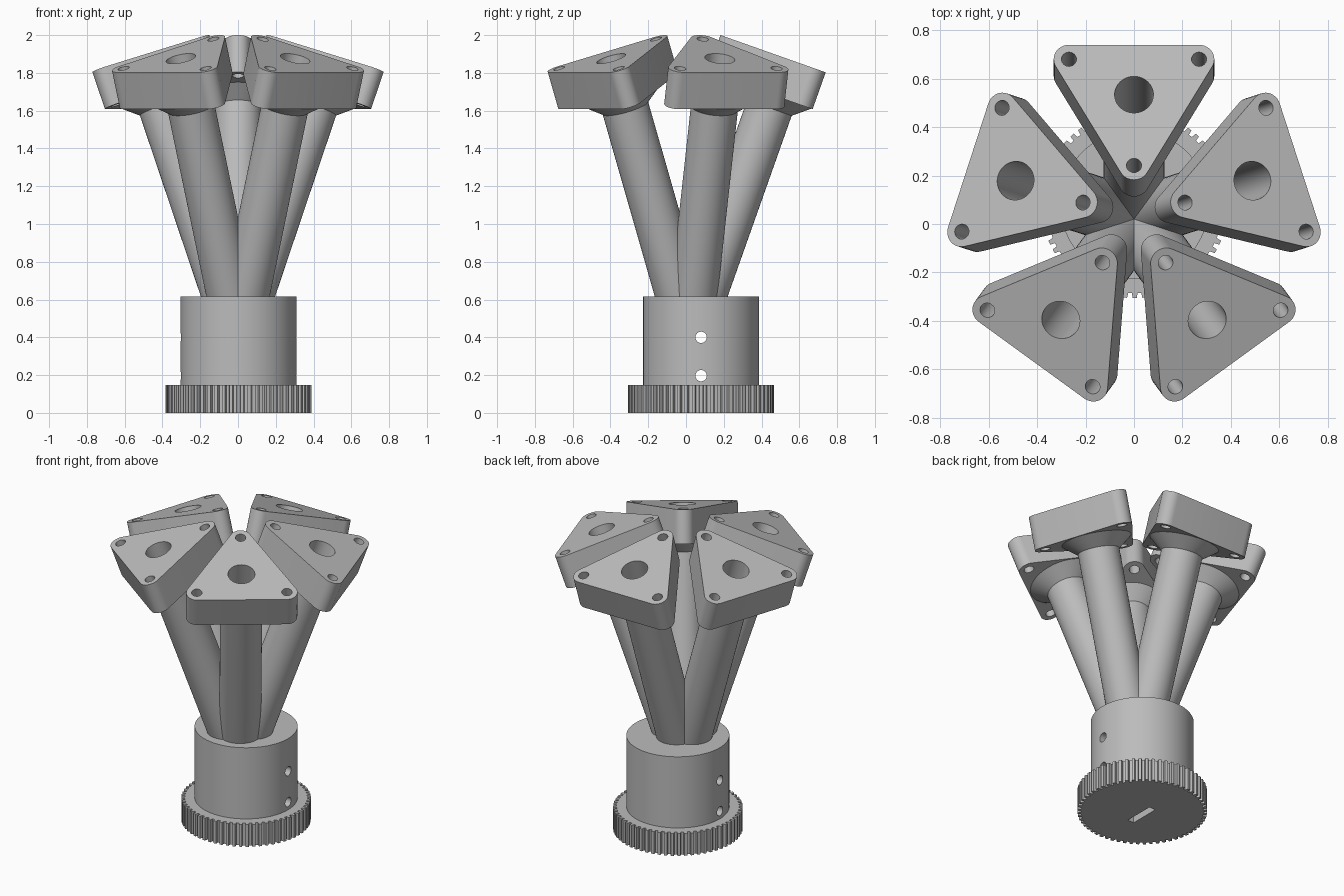
import bpy, bmesh, math
from mathutils import Matrix, Vector

cube = bpy.data.objects.get("Cube")
if cube:
    bpy.data.objects.remove(cube, do_unlink=True)

grey = bpy.data.materials.new("plain grey")
grey.use_nodes = True
GREY = (0.5, 0.5, 0.5, 1)
grey.diffuse_color = GREY
grey.node_tree.nodes["Principled BSDF"].inputs["Base Color"].default_value = GREY

BASE = Vector((0.003, 0.08, 0))      # axis of gear and collar
TILT = math.radians(19.5)            # lean of each arm
APEX = Vector((0, 0.02, 0.424))      # point where the arm axes meet
TOP = 1.54                           # top face of a head along its arm
PLATE = 0.207                        # head thickness
BOLT_RADIUS = 0.31                   # bolt circle of a head
ARM = 0.125


def polar(radius, angle):
    return (radius * math.cos(angle), radius * math.sin(angle))


def circle(radius, count=64):
    return [polar(radius, math.tau * i / count) for i in range(count)]


def loft(name, sections, matrix=Matrix()):
    """Closed solid through (outline, z) sections with equal point counts."""
    bm = bmesh.new()
    rings = [[bm.verts.new((x, y, z)) for x, y in outline] for outline, z in sections]
    n = len(rings[0])
    for low, high in zip(rings, rings[1:]):
        for i in range(n):
            j = (i + 1) % n
            bm.faces.new((low[i], low[j], high[j], high[i]))
    bm.faces.new(rings[0][::-1])
    bm.faces.new(rings[-1])
    mesh = bpy.data.meshes.new(name)
    bm.to_mesh(mesh)
    bm.free()
    mesh.materials.append(grey)
    obj = bpy.data.objects.new(name, mesh)
    bpy.context.collection.objects.link(obj)
    obj.matrix_world = matrix
    return obj


def prism(name, outline, low, high, matrix=Matrix()):
    return loft(name, [(outline, low), (outline, high)], matrix)


def finish(obj, cutters=()):
    """Cut the holes, then smooth the round surfaces."""
    bpy.ops.object.select_all(action='DESELECT')
    bpy.context.view_layer.objects.active = obj
    obj.select_set(True)
    for cutter in cutters:
        cutter.hide_render = True
        mod = obj.modifiers.new("hole", 'BOOLEAN')
        mod.operation = 'DIFFERENCE'
        mod.solver = 'EXACT'
        mod.object = cutter
        bpy.context.view_layer.update()
        bpy.ops.object.modifier_apply(modifier=mod.name)
    bpy.ops.object.shade_smooth_by_angle(angle=math.radians(30))


def discard(cutters):
    for cutter in cutters:
        bpy.data.objects.remove(cutter, do_unlink=True)


at_base = Matrix.Translation(BASE)

# Toothed foot with a slot underneath
teeth = 60
outline = []
for i in range(teeth):
    for step, radius in ((-0.3, 0.365), (-0.22, 0.386), (0.22, 0.386), (0.3, 0.365)):
        outline.append(polar(radius, math.tau * (i + step) / teeth))
foot = prism("toothed_foot", outline, 0, 0.147, at_base)
slot_shape = [(sx * 0.023, sy * 0.1) for sx, sy in ((-1, -1), (1, -1), (1, 1), (-1, 1))]
slot = prism("slot_cutter", slot_shape, -0.1, 0.1,
             Matrix.Translation(BASE + Vector((-0.02, -0.03, 0))))
finish(foot, [slot])
discard([slot])

# Collar with two cross holes
collar = prism("collar", circle(0.307, 96), 0.147, 0.615, at_base)
cross = [prism("cross_cutter", circle(0.03, 32), -0.5, 0.5,
               Matrix.Translation(BASE + Vector((0, 0, z))) @ Matrix.Rotation(math.pi / 2, 4, 'Y'))
         for z in (0.197, 0.4)]
finish(collar, cross)
discard(cross)

# Rounded triangle for the heads, one corner pointing inward (-y)
corners = [math.radians(a) for a in (30, 150, 270)]
triangle = []
for a in corners:
    cx, cy = polar(BOLT_RADIUS, a)
    for i in range(13):
        dx, dy = polar(0.063, a + math.radians(-60 + 10 * i))
        triangle.append((cx + dx, cy + dy))

# Five leaning arms, each with a flared neck and a drilled head
for k in range(5):
    frame = (Matrix.Translation(APEX) @ Matrix.Rotation(math.tau * k / 5, 4, 'Z')
             @ Matrix.Rotation(-TILT, 4, 'X'))
    under = TOP - PLATE
    arm = loft(f"arm_{k + 1}", [(circle(ARM), 0.11), (circle(ARM), under - 0.07),
                                (circle(0.21), under), (circle(0.21), under + 0.01)], frame)
    head = prism(f"head_{k + 1}", triangle, under, TOP, frame)
    bore = prism("bore_cutter", circle(0.08, 48), TOP - 0.95, TOP + 0.1, frame)
    bolts = []
    for a in corners:
        x, y = polar(BOLT_RADIUS, a)
        bolts.append(prism("bolt_cutter", circle(0.031, 24), under - 0.1, TOP + 0.1,
                           frame @ Matrix.Translation((x, y, 0))))
    finish(arm, [bore])
    finish(head, [bore] + bolts)
    discard([bore] + bolts)
